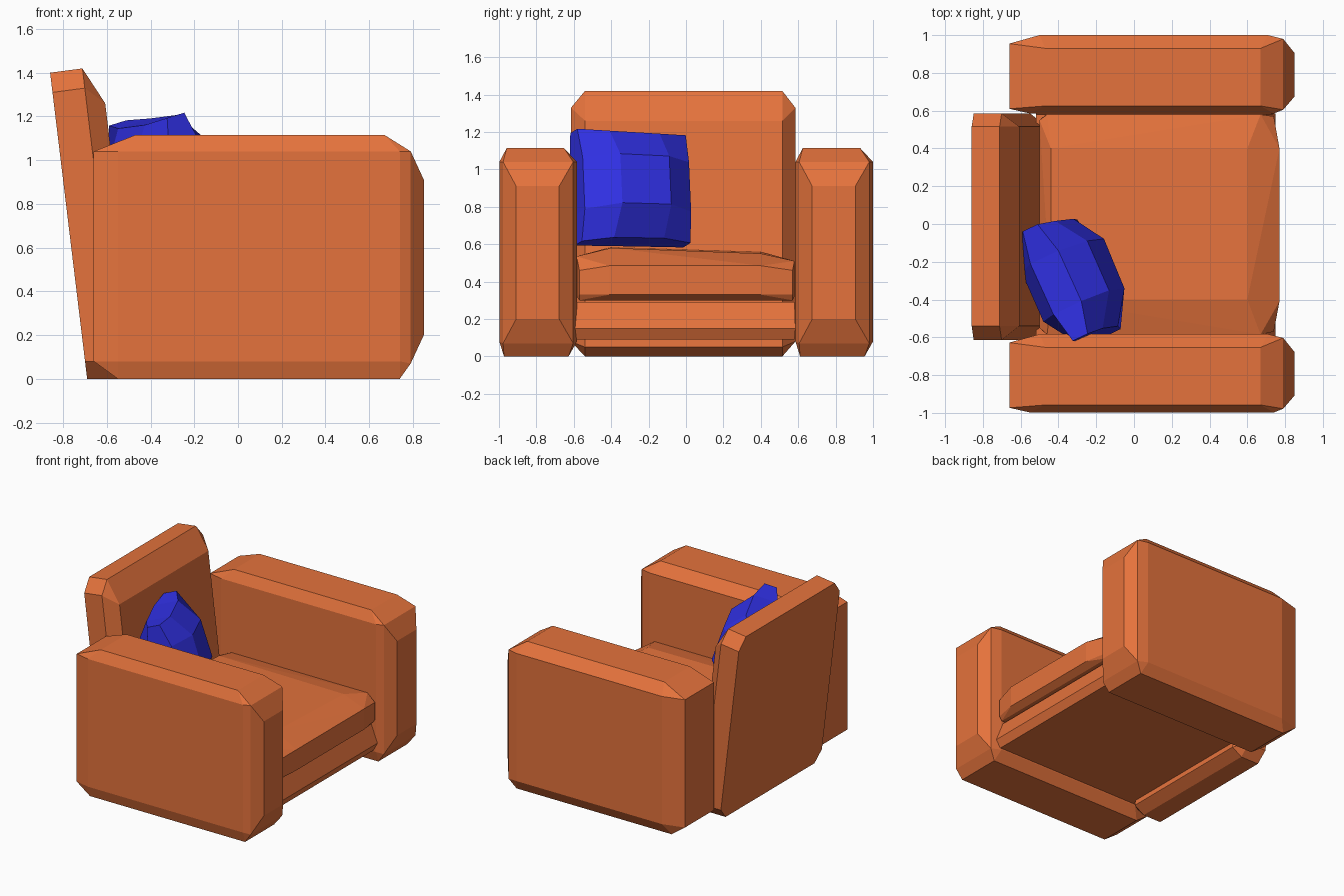
import bpy, bmesh
from mathutils import Vector

if "Cube" in bpy.data.objects:
    bpy.data.objects.remove(bpy.data.objects["Cube"])


def material(name, rgb):
    m = bpy.data.materials.new(name)
    m.diffuse_color = (*rgb, 1)
    m.use_nodes = True
    m.node_tree.nodes["Principled BSDF"].inputs["Base Color"].default_value = m.diffuse_color
    return m


leather = material("leather", (0.78, 0.17, 0.045))
blue = material("blue_fabric", (0.03, 0.03, 0.78))


def finish(name, bm, mat):
    bmesh.ops.recalc_face_normals(bm, faces=bm.faces[:])
    me = bpy.data.meshes.new(name)
    bm.to_mesh(me)
    bm.free()
    me.materials.append(mat)
    ob = bpy.data.objects.new(name, me)
    bpy.context.collection.objects.link(ob)
    return ob


def hull(name, points, mat=leather):
    bm = bmesh.new()
    for p in points:
        bm.verts.new(p)
    bmesh.ops.convex_hull(bm, input=bm.verts[:])
    bmesh.ops.delete(bm, geom=[v for v in bm.verts if not v.link_faces], context='VERTS')
    bmesh.ops.dissolve_limit(bm, angle_limit=0.02, verts=bm.verts[:], edges=bm.edges[:])
    return finish(name, bm, mat)


def rect(xs, ys, zs):
    """Corner points of a flat rectangle or a box."""
    return [(x, y, z) for x in xs for y in ys for z in zs]


# Arms: hull of the six flat faces leaves uneven chamfers; the second is a copy
for shift, name in ((0, "arm_left"), (-1.583, "arm_right")):
    pts = (rect((-.47, .67), (.625, .93), (1.115,))
           + rect((-.55, .74), (.61, .955), (0,))
           + rect((-.50, .71), (1.0,), (.08, 1.04))
           + rect((-.55, .74), (.585,), (.08, 1.04))
           + rect((-.66,), (.61, .955), (.08, 1.04))
           + rect((.79,), (.605, .98), (.07, 1.04))
           + rect((.85,), (.675, .905), (.2, .91)))
    hull(name, [(x, y + shift, z) for x, y, z in pts])

# Backrest: clipped slab with a chamfered front, leaning backwards
pts = []
for d in (0, .15):
    pts += rect((d,), (-.615, .585), (.08, 1.31 + .13 * d))
    pts += rect((d,), (-.54, .515), (0, 1.40 + .13 * d))
pts += rect((.235,), (-.54, .515), (.05, 1.26))
hull("backrest", [(-.69 + d - .121 * z, y, z) for d, y, z in pts])

# Seat base, raised clear of the ground
hull("seat_base", rect((-.52, .70), (-.59, .58), (.29,))
     + rect((-.52, .75), (-.60, .585), (.15,))
     + rect((-.52, .72), (-.59, .58), (.09,)))

# Seat cushion: slightly lopsided top
hull("seat_cushion", rect((-.48, .72), (-.57, .57), (.30,))
     + rect((.77,), (-.41, .40), (.33, .485))
     + [(-.44, -.40, .585), (.60, -.40, .58), (.60, .40, .55), (-.44, .40, .56)]
     + rect((-.46, .67), (-.585,), (.32, .535))
     + rect((-.46, .67), (.58,), (.32, .51))
     + rect((.74,), (-.57, .57), (.33, .46))
     + rect((-.50,), (-.55, .55), (.34, .5)))

# Throw pillow: two bulging grids joined round a thin border
TL, TR = Vector((-.285, -.60, 1.205)), Vector((-.55, -.02, 1.17))
BL, BR = Vector((-.11, -.575, .605)), Vector((-.34, .005, .595))
normal = (TR - TL).cross(TL - BL).normalized()
steps = (0, .27, .73, 1)
bm = bmesh.new()
grids = []
for s in (1, -1):
    grid = {}
    for i, u in enumerate(steps):
        for j, v in enumerate(steps):
            inner_u, inner_v = i in (1, 2), j in (1, 2)
            uu = .5 + (u - .5) * (.98 if inner_v else 1)
            vv = .5 + (v - .5) * (.96 if inner_u else 1)
            p = BL.lerp(BR, uu).lerp(TL.lerp(TR, uu), vv)
            t = .20 if inner_u and inner_v else .085 if inner_u or inner_v else .045
            grid[i, j] = bm.verts.new(p + normal * t * s)
    for i in range(3):
        for j in range(3):
            bm.faces.new([grid[i, j], grid[i + 1, j], grid[i + 1, j + 1], grid[i, j + 1]])
    grids.append(grid)
border = ([(i, 0) for i in range(3)] + [(3, j) for j in range(3)]
          + [(i, 3) for i in (3, 2, 1)] + [(0, j) for j in (3, 2, 1)])
for a, b in zip(border, border[1:] + border[:1]):
    bm.faces.new([grids[0][a], grids[0][b], grids[1][b], grids[1][a]])
finish("pillow", bm, blue)
